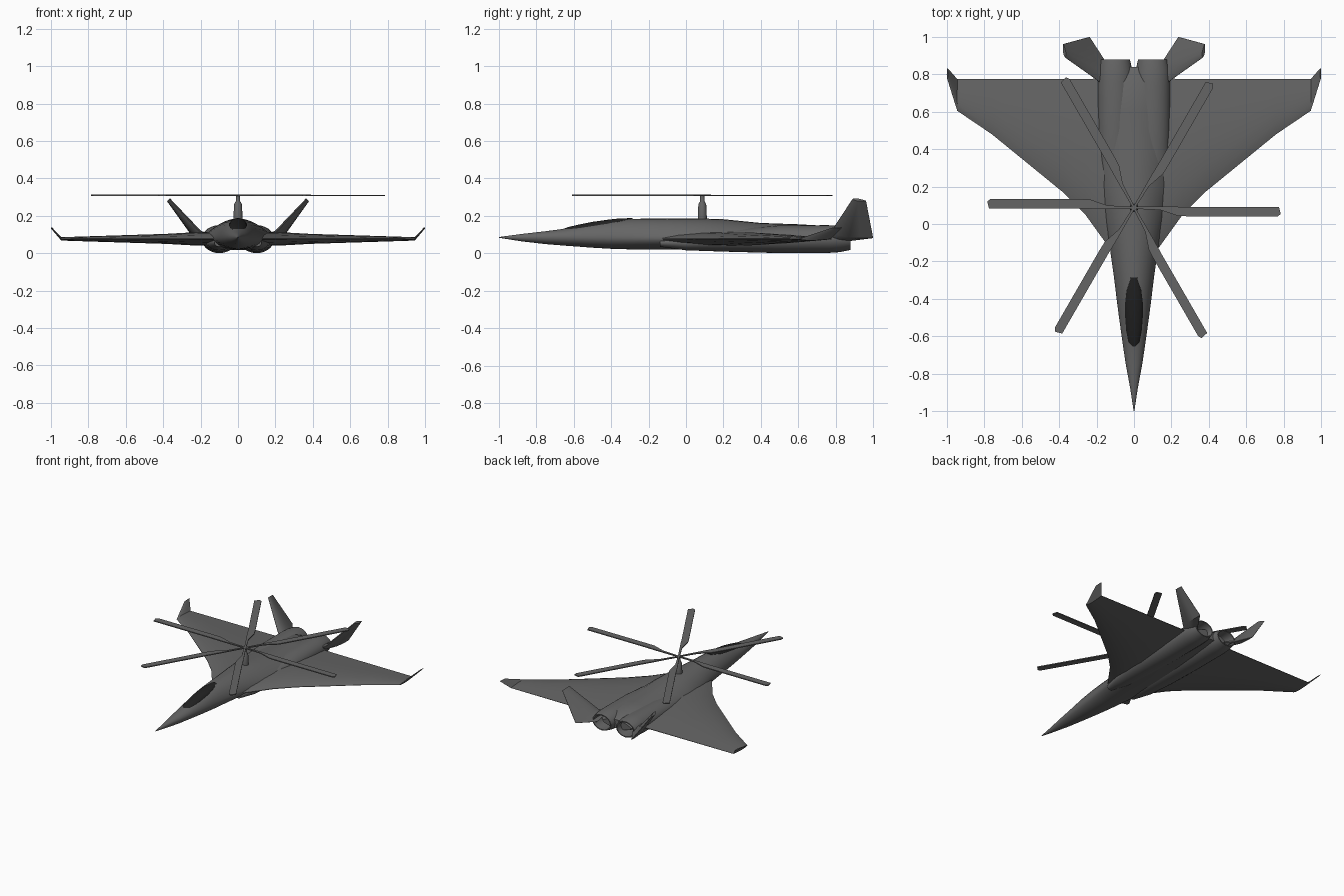
import bpy, bmesh, math
from mathutils import Matrix, Vector

if "Cube" in bpy.data.objects:
    bpy.data.objects.remove(bpy.data.objects["Cube"])


def material(name, v):
    m = bpy.data.materials.new(name)
    m.diffuse_color = (v, v, v, 1)
    m.use_nodes = True
    m.node_tree.nodes["Principled BSDF"].inputs["Base Color"].default_value = m.diffuse_color
    return m


GREY = material("dark_grey", 0.13)
BLACK = material("canopy_black", 0.015)


def finish(name, bm, mat=GREY, mirror=False, angle=35):
    bmesh.ops.remove_doubles(bm, verts=bm.verts, dist=1e-5)
    bmesh.ops.recalc_face_normals(bm, faces=bm.faces)
    me = bpy.data.meshes.new(name)
    bm.to_mesh(me)
    bm.free()
    ob = bpy.data.objects.new(name, me)
    bpy.context.collection.objects.link(ob)
    me.materials.append(mat)
    if mirror:
        ob.modifiers.new("mirror", 'MIRROR')
    bpy.ops.object.select_all(action='DESELECT')
    ob.select_set(True)
    bpy.context.view_layer.objects.active = ob
    bpy.ops.object.shade_smooth_by_angle(angle=math.radians(angle))
    return ob


def loft(name, rings, **kw):
    """Skin a list of closed rings and cap both ends."""
    bm = bmesh.new()
    vs = [[bm.verts.new(p) for p in r] for r in rings]
    n = len(vs[0])
    for a, b in zip(vs, vs[1:]):
        for i in range(n):
            j = (i + 1) % n
            bm.faces.new((a[i], a[j], b[j], b[i]))
    bm.faces.new(vs[0])
    bm.faces.new(vs[-1])
    return finish(name, bm, **kw)


def body_ring(y, w, zb, zc, zt, k=1.0, n=32):
    """Section with separate top and bottom heights; k pinches the top into a ridge."""
    pts = []
    for i in range(n):
        t = 2 * math.pi * i / n
        s = math.sin(t)
        z = zc + (zt - zc) * s ** k if s > 0 else zc + (zc - zb) * s
        pts.append((w * math.cos(t), y, z))
    return pts


def foil(le, te, half, up):
    """Thin aerofoil section between two edge points, thickened along up."""
    le, te, up = Vector(le), Vector(te), Vector(up).normalized()
    prof = [(0, .06), (.08, .5), (.22, .85), (.42, 1), (.7, .65), (1, .06)]
    top = [le.lerp(te, f) + up * h * half for f, h in prof]
    bot = [le.lerp(te, f) - up * h * half for f, h in reversed(prof)]
    return top + bot


# Fuselage: pointed nose flowing back into a pinched spine
loft("fuselage", [body_ring(*s) for s in [
    (-1.0, .002, .083, .085, .087),
    (-.88, .020, .064, .085, .103),
    (-.75, .044, .049, .085, .118),
    (-.65, .059, .041, .085, .131),
    (-.5, .080, .030, .084, .162, 1.1),
    (-.4, .093, .024, .083, .176, 1.15),
    (-.3, .105, .021, .082, .184, 1.2),
    (-.1, .133, .020, .080, .186, 1.3),
    (.08, .170, .019, .078, .186, 1.6),
    (.2, .190, .017, .077, .182, 1.8),
    (.4, .200, .018, .076, .162, 1.7),
    (.6, .200, .025, .075, .155, 1.7),
    (.76, .190, .035, .075, .146, 1.7),
    (.84, .120, .045, .075, .110, 1.5)]])

# Canopy: dark glazing sitting just proud of the nose
loft("canopy", [body_ring(y, w, zb - .02, zb, zt, 1.0, 20) for y, w, zb, zt in [
    (-.655, .014, .124, .1305),
    (-.63, .032, .123, .140),
    (-.57, .043, .129, .154),
    (-.5, .048, .142, .168),
    (-.42, .049, .152, .179),
    (-.36, .041, .166, .186),
    (-.285, .018, .180, .188)]], mat=BLACK)


# Twin engine nacelles with hollow nozzles
def tube_ring(y, rx, rz, zc, n=28):
    return [(.1 + rx * math.cos(2 * math.pi * i / n), y,
             zc + rz * math.sin(2 * math.pi * i / n)) for i in range(n)]


loft("engine_nacelles", [tube_ring(*s) for s in [
    (-.14, .025, .020, .055),
    (0, .062, .040, .056),
    (.2, .085, .058, .067),
    (.5, .093, .074, .075),
    (.76, .094, .074, .076),
    (.82, .092, .071, .077),
    (.88, .078, .060, .078),
    (.88, .070, .053, .078),
    (.76, .050, .042, .078)]], mirror=True)

# Delta wings ending in small upturned winglets
wing = [  # x, front y, rear y, z, half thickness
    (.06, -.26, .79, .077, .040),
    (.13, -.13, .78, .077, .038),
    (.26, .05, .775, .077, .034),
    (.38, .17, .775, .077, .027),
    (.76, .48, .775, .077, .015),
    (.945, .605, .775, .077, .009)]
rings = [foil((x, a, z), (x, b, z), h, (0, 0, 1)) for x, a, b, z, h in wing]
rings.append(foil((.998, .775, .135), (.998, .835, .138), .004, (-.8, 0, .6)))
loft("wings", rings, mirror=True)

# Canted tail fins
cant = (-.72, 0, .69)
loft("tail_fins", [
    foil((.15, .73, .09), (.15, .865, .065), .020, cant),
    foil((.205, .775, .115), (.238, 1.0, .082), .022, cant),
    foil((.368, .89, .290), (.378, .962, .280), .010, cant)], mirror=True)

# Rotor mast
HUB = Vector((0, .087, 0))
loft("rotor_mast", [[(HUB.x + r * math.cos(math.tau * i / 20),
                      HUB.y + r * math.sin(math.tau * i / 20), z) for i in range(20)]
                    for r, z in [(.024, .15), (.024, .20), (.021, .262),
                                 (.012, .278), (.012, .314)]])

# Six rotor blades, narrow at the root and widening to one side
outline = [(0, .006), (.2, .006), (.29, .004), (.775, .004), (.785, -.034),
           (.768, -.046), (.29, -.046), (.235, -.044), (.14, -.012), (0, -.006)]
bm = bmesh.new()
for k in range(6):
    rot = Matrix.Rotation(math.tau * k / 6, 3, 'Z')
    lo, hi = [[bm.verts.new(HUB + rot @ Vector((x, y, z))) for x, y in outline]
              for z in (.305 + .0003 * k, .312 + .0003 * k)]
    bm.faces.new(lo[::-1])
    bm.faces.new(hi)
    for i in range(len(lo)):
        j = (i + 1) % len(lo)
        bm.faces.new((lo[i], lo[j], hi[j], hi[i]))
finish("rotor_blades", bm)
